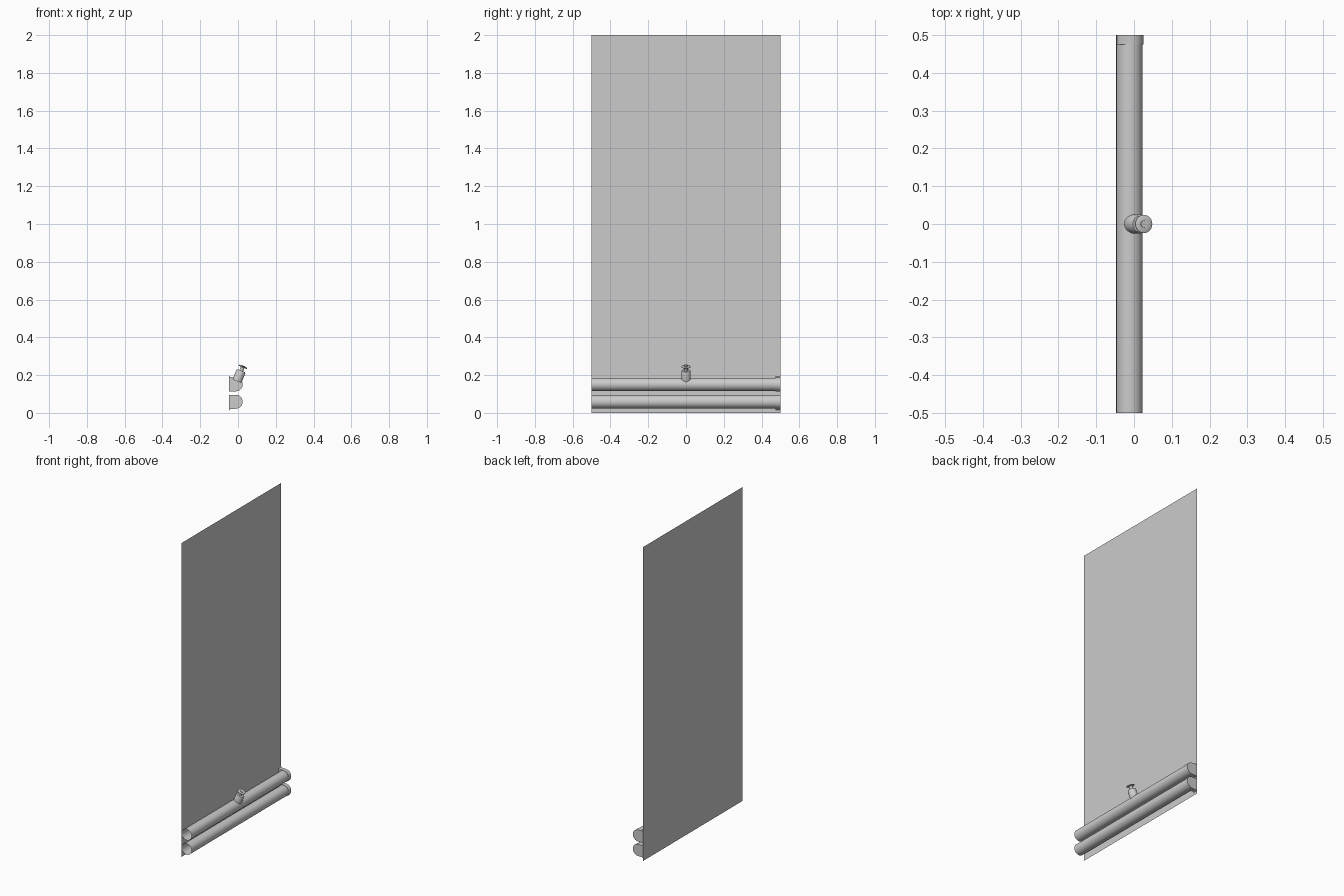
import bpy, bmesh, math
from mathutils import Matrix, Vector

if "Cube" in bpy.data.objects:
    bpy.data.objects.remove(bpy.data.objects["Cube"])


def finish(name, bm, smooth=True):
    bmesh.ops.remove_doubles(bm, verts=bm.verts, dist=1e-6)
    bmesh.ops.recalc_face_normals(bm, faces=bm.faces)
    me = bpy.data.meshes.new(name)
    bm.to_mesh(me)
    bm.free()
    ob = bpy.data.objects.new(name, me)
    bpy.context.collection.objects.link(ob)
    if smooth:
        bpy.ops.object.select_all(action='DESELECT')
        ob.select_set(True)
        bpy.context.view_layer.objects.active = ob
        bpy.ops.object.shade_smooth_by_angle(angle=math.radians(35))
    return ob


def lathe(name, profile, matrix, n=32):
    """Spin (radius, height) points about local z, then place."""
    bm = bmesh.new()
    vs = [bm.verts.new((r, 0, h)) for r, h in profile]
    es = [bm.edges.new(p) for p in zip(vs, vs[1:])]
    bmesh.ops.spin(bm, geom=vs + es, cent=(0, 0, 0), axis=(0, 0, 1),
                   angle=2 * math.pi, steps=n, use_duplicate=False)
    bm.transform(matrix)
    return finish(name, bm)


WALL_X, PIPE_X, R = -0.048, -0.012, 0.035
UPPER_Z, LOWER_Z = 0.151, 0.059

# Thin wall panel
bm = bmesh.new()
bm.faces.new([bm.verts.new((WALL_X, y, z)) for y, z in
              ((-0.5, 0), (0.5, 0), (0.5, 2), (-0.5, 2))])
finish("wall_panel", bm, False)


# Open-ended pipes running along y
def pipe(name, z):
    m = Matrix.Translation((PIPE_X, 0, z)) @ Matrix.Rotation(math.radians(-90), 4, 'X')
    lathe(name, [(R, -0.5), (R, 0.48)], m)


# D-shaped end bracket with a flared foot on one side
def bracket(name, z, flip):
    r = 0.037
    pts = [(WALL_X, 0.049), (-0.045, 0.042), (-0.038, 0.038)]
    pts += [(PIPE_X + r * math.cos(math.radians(a)), r * math.sin(math.radians(a)))
            for a in range(90, -91, -12)]
    pts += [(WALL_X, -r)]
    bm = bmesh.new()
    face = bm.faces.new([bm.verts.new((x, 0.475, z + flip * h)) for x, h in pts])
    ext = bmesh.ops.extrude_face_region(bm, geom=[face], use_keep_orig=True)
    bmesh.ops.translate(bm, vec=(0, 0.025, 0),
                        verts=[v for v in ext["geom"] if isinstance(v, bmesh.types.BMVert)])
    finish(name, bm)


for label, z, flip in (("upper", UPPER_Z, 1), ("lower", LOWER_Z, -1)):
    pipe(label + "_pipe", z)
    bracket(label + "_bracket", z, flip)

# Tilted valve on the upper pipe: body, stem and hand wheel
tilt = (Matrix.Translation((PIPE_X, 0, UPPER_Z))
        @ Matrix.Rotation(math.radians(22), 4, 'Y'))
lathe("valve_body", [(0.025, 0.018), (0.025, 0.073), (0.022, 0.078), (0, 0.078)], tilt)
lathe("valve_stem", [(0.010, 0.076), (0.010, 0.107), (0, 0.107)], tilt, 24)
lathe("valve_handwheel", [(0.009, 0.097), (0.021, 0.097), (0.024, 0.099),
                          (0.024, 0.102), (0.021, 0.104), (0.009, 0.104)], tilt)
